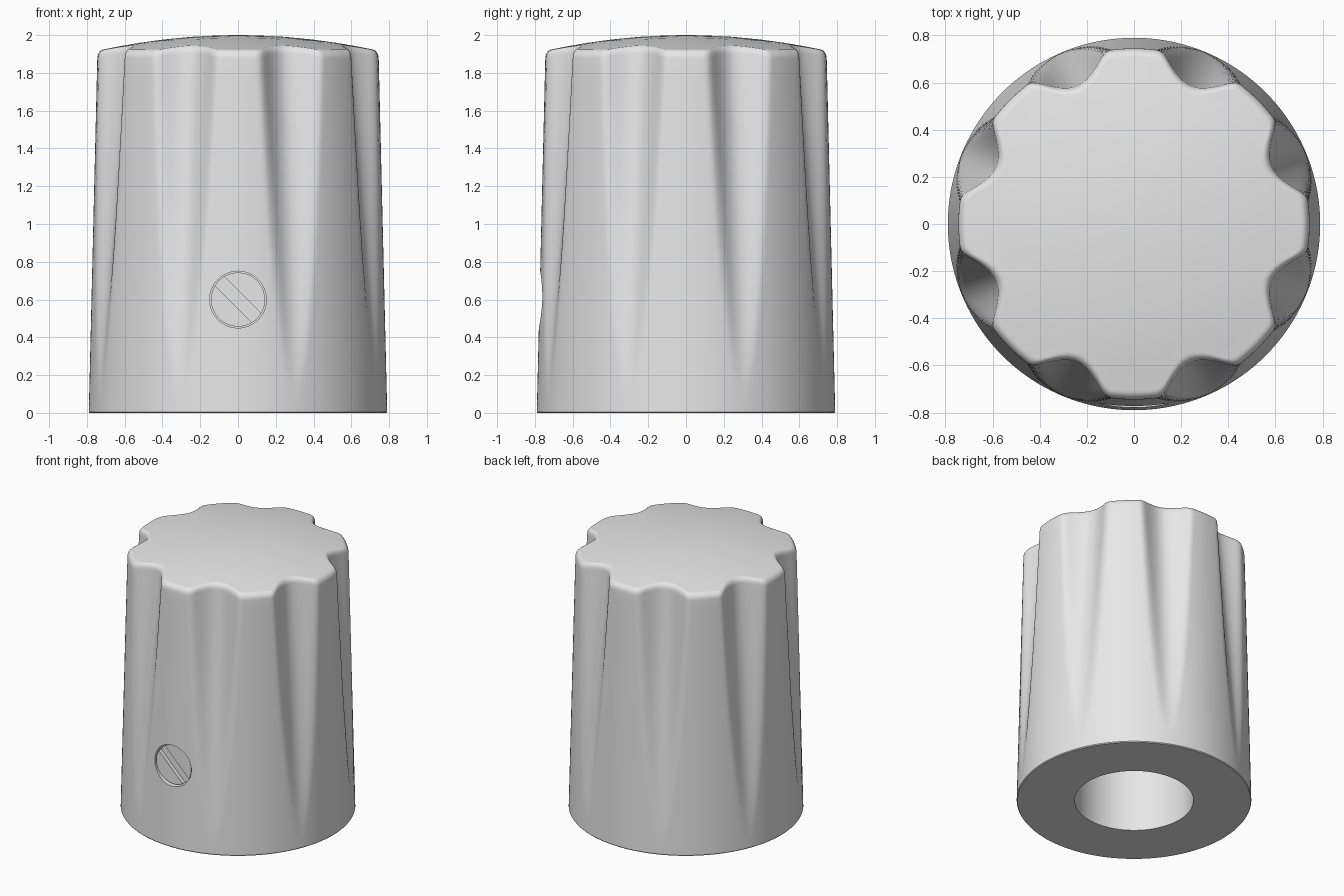
import bpy, bmesh, math
from mathutils import Matrix

cube = bpy.data.objects.get("Cube")
if cube:
    bpy.data.objects.remove(cube, do_unlink=True)

mat = bpy.data.materials.new("light grey")
mat.use_nodes = True
grey = (0.8, 0.8, 0.8, 1)
mat.diffuse_color = grey
mat.node_tree.nodes["Principled BSDF"].inputs["Base Color"].default_value = grey

FLUTES, SEGMENTS, WALL, FILLET = 8, 384, 30, 6
EDGE = 0.04          # rounding of the top rim
BORE, BORE_TOP = 0.40, 1.3


def make_object(name, bm):
    mesh = bpy.data.meshes.new(name)
    bmesh.ops.recalc_face_normals(bm, faces=bm.faces)
    bm.to_mesh(mesh)
    bm.free()
    obj = bpy.data.objects.new(name, mesh)
    bpy.context.collection.objects.link(obj)
    mesh.materials.append(mat)
    return obj


def radius(angle, z):
    """Tapered wall with a scooped flute that fades out near the base."""
    body = 0.79 - 0.024 * z
    pitch = 2 * math.pi / FLUTES
    off = angle % pitch - pitch / 2
    scoop = 0.80 - 0.087 * z + (body * math.sin(off)) ** 2 / 0.26
    k = 0.002 + 0.03 * min(1, z)
    h = max(k - abs(body - scoop), 0) / k
    return min(body, scoop) - h * h * k / 4


def dome(r):
    return 2 - 0.15 * r * r


def column(angle):
    """Radius and height pairs from the bore roof, around the rim, to the crown."""
    pts = [(BORE, BORE_TOP), (BORE, 0), (radius(angle, 0) - 0.005, 0)]
    top = dome(radius(angle, 1.9)) - EDGE
    for i in range(WALL + 1):
        z = 0.006 + (top - 0.006) * i / WALL
        pts.append((radius(angle, z), z))
    rim = pts[-1][0]
    inner = rim - EDGE
    for i in range(1, FILLET + 1):
        t = math.pi / 2 * i / FILLET
        pts.append((rim - EDGE * (1 - math.cos(t)), top + math.sin(t) * (dome(inner) - top)))
    for s in (0.9, 0.75, 0.55, 0.35, 0.15):
        pts.append((inner * s, dome(inner * s)))
    return pts


# Knob body
bm = bmesh.new()
cols = []
for i in range(SEGMENTS):
    a = 2 * math.pi * i / SEGMENTS
    cols.append([bm.verts.new((r * math.cos(a), r * math.sin(a), z)) for r, z in column(a)])
crown = bm.verts.new((0, 0, 2))
roof = bm.verts.new((0, 0, BORE_TOP))
for i, c in enumerate(cols):
    n = cols[(i + 1) % SEGMENTS]
    for j in range(len(c) - 1):
        bm.faces.new((c[j], n[j], n[j + 1], c[j + 1]))
    bm.faces.new((c[-1], n[-1], crown))
    bm.faces.new((n[0], c[0], roof))
body = make_object("knob_body", bm)


def front_cylinder(name, r, y0, y1):
    """Cylinder along y at the screw position."""
    bm = bmesh.new()
    m = Matrix.Translation((0, (y0 + y1) / 2, 0.6)) @ Matrix.Rotation(math.pi / 2, 4, "X")
    bmesh.ops.create_cone(bm, cap_ends=True, segments=64, radius1=r, radius2=r,
                          depth=abs(y1 - y0), matrix=m)
    return make_object(name, bm)


def cut(target, cutter):
    mod = target.modifiers.new("cut", "BOOLEAN")
    mod.operation, mod.solver, mod.object = "DIFFERENCE", "EXACT", cutter
    bpy.context.view_layer.objects.active = target
    bpy.ops.object.modifier_apply(modifier=mod.name)
    bpy.data.objects.remove(cutter, do_unlink=True)


# Screw hole
cut(body, front_cylinder("hole_cutter", 0.15, -0.9, -0.70))

# Set screw with a diagonal slot
screw = front_cylinder("set_screw", 0.143, -0.755, -0.69)
bm = bmesh.new()
bmesh.ops.create_cube(bm, size=1, matrix=Matrix.Translation((0, -0.765, 0.6))
                      @ Matrix.Rotation(math.pi / 4, 4, "Y")
                      @ Matrix.Diagonal((0.4, 0.08, 0.07, 1)))
cut(screw, make_object("slot_cutter", bm))

# Smooth shading with sharp edges kept
for obj in (body, screw):
    bpy.ops.object.select_all(action="DESELECT")
    obj.select_set(True)
    bpy.context.view_layer.objects.active = obj
    bpy.ops.object.shade_smooth_by_angle(angle=math.radians(35))
